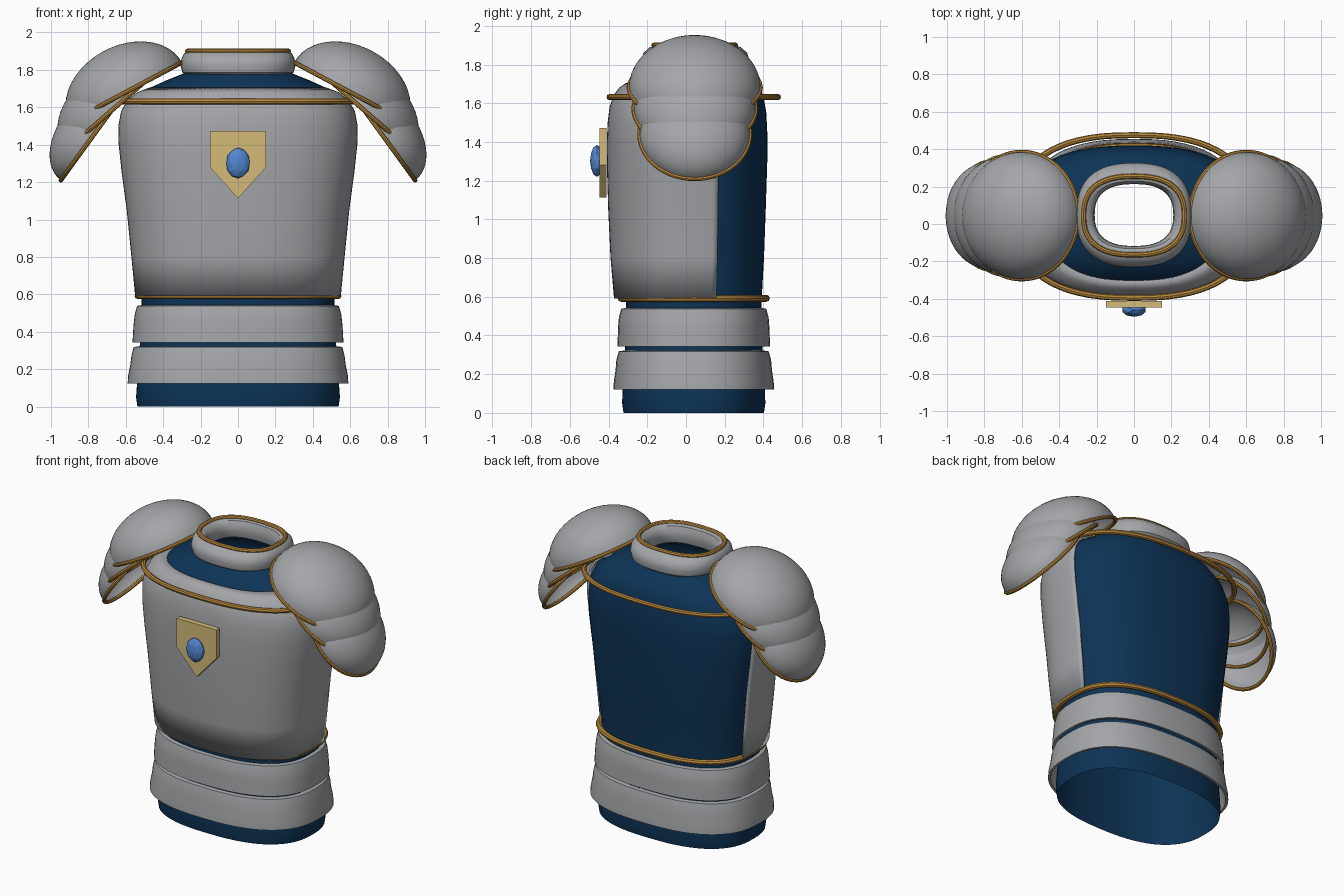
import bpy, bmesh, math
from mathutils import Matrix, Vector

if "Cube" in bpy.data.objects:
    bpy.data.objects.remove(bpy.data.objects["Cube"])


def material(name, rgb):
    m = bpy.data.materials.new(name)
    m.diffuse_color = (*rgb, 1)
    m.use_nodes = True
    m.node_tree.nodes["Principled BSDF"].inputs["Base Color"].default_value = m.diffuse_color
    return m


STEEL = material("steel grey", (0.37, 0.38, 0.395))
NAVY = material("navy cloth", (0.004, 0.034, 0.095))
GOLD = material("gold trim", (0.47, 0.24, 0.045))
PALE = material("pale gold", (0.66, 0.50, 0.19))
BLUE = material("blue gem", (0.085, 0.24, 0.64))
CY = 0.04  # depth centre of the torso


def finish(name, bm, mat, smooth=True):
    bmesh.ops.remove_doubles(bm, verts=bm.verts, dist=0.0005)
    bmesh.ops.recalc_face_normals(bm, faces=bm.faces)
    me = bpy.data.meshes.new(name)
    bm.to_mesh(me)
    bm.free()
    me.materials.append(mat)
    ob = bpy.data.objects.new(name, me)
    bpy.context.collection.objects.link(ob)
    if smooth:
        bpy.context.view_layer.objects.active = ob
        ob.select_set(True)
        bpy.ops.object.shade_smooth_by_angle(angle=math.radians(40))
        ob.select_set(False)
    return ob


def loft(name, profile, mat, power=2.5, half_arc=180, closed=False, matrix=None, seg=64):
    """Skin superellipse rings given as (half width, half depth, height)."""
    matrix = matrix or Matrix.Translation((0, CY, 0))
    full = half_arc >= 180
    bm = bmesh.new()
    rings = []
    for hx, hy, z in profile:
        ring = []
        for i in range(seg if full else seg + 1):
            a = math.radians(-90 - half_arc + 2 * half_arc * i / seg)
            c, s = math.cos(a), math.sin(a)
            x = math.copysign(abs(c) ** (2 / power), c) * hx
            y = math.copysign(abs(s) ** (2 / power), s) * hy
            ring.append(bm.verts.new(matrix @ Vector((x, y, z))))
        rings.append(ring)
    if closed:
        rings.append(rings[0])
    for r0, r1 in zip(rings, rings[1:]):
        n = len(r0)
        for i in range(n if full else n - 1):
            j = (i + 1) % n
            bm.faces.new((r0[i], r0[j], r1[j], r1[i]))
    return finish(name, bm, mat)


def trim(name, hx, hy, z, r, power=2.5, matrix=None):
    """Round gold bead following a ring."""
    prof = []
    for k in range(8):
        a = k * math.pi / 4
        prof.append((hx + r * math.cos(a), hy + r * math.cos(a), z + r * math.sin(a)))
    return loft(name, prof, GOLD, power, closed=True, matrix=matrix)


# Cloth body, open at hem and neck
loft("cloth_body", [(.538, .363, 0), (.545, .37, .05), (.54, .368, .12), (.525, .355, .33),
                    (.515, .35, .57), (.545, .363, .8), (.58, .372, 1.05), (.612, .38, 1.3),
                    (.622, .38, 1.45), (.61, .375, 1.55), (.565, .36, 1.64), (.48, .335, 1.7),
                    (.38, .285, 1.745), (.28, .235, 1.785)], NAVY)

# Breastplate wrapping front and sides
plate = loft("breastplate", [(.55, .412, .592), (.57, .43, .8), (.595, .442, 1.05), (.622, .448, 1.25),
                             (.638, .449, 1.4), (.64, .445, 1.5), (.625, .435, 1.58),
                             (.59, .415, 1.64), (.54, .385, 1.68), (.475, .35, 1.705)],
             STEEL, half_arc=102)
mod = plate.modifiers.new("thickness", "SOLIDIFY")
mod.thickness = 0.015
mod.offset = -1

# Two overlapping waist bands
for name, top, bottom, x0, y0, x1, y1 in (("waist_band_upper", .542, .342, .54, .375, .564, .395),
                                          ("waist_band_lower", .322, .122, .558, .388, .59, .415)):
    h = top - bottom
    loft(name, [(x0 - .025, y0 - .025, top), (x0, y0, top - .004),
                (x0 + .012, y0 + .012, top - .25 * h), (x0 + .018, y0 + .016, top - .5 * h),
                (x1 - .002, y1 - .002, top - .8 * h), (x1, y1, bottom),
                (x1 - .015, y1 - .015, bottom), (x0 - .02, y0 - .02, top - .2 * h)], STEEL)

# Rolled collar
loft("collar", [(.275, .25, 1.77), (.297, .27, 1.785), (.308, .278, 1.825), (.302, .268, 1.86),
                (.287, .235, 1.89), (.265, .205, 1.9), (.235, .18, 1.89), (.215, .168, 1.86),
                (.21, .165, 1.82), (.225, .175, 1.78)], STEEL, closed=True,
     matrix=Matrix.Translation((0, .048, 0)))

# Torso trims
trim("waist_trim", .535, .375, .592, .018)
trim("chest_trim", .635, .435, 1.632, .016)
trim("collar_trim", .27, .21, 1.9, .014, matrix=Matrix.Translation((0, .045, 0)))

# Pauldrons: three tilted domes per side, each with a beaded rim
domes = [(.60, 1.68, .34, .34, .25, 28), (.69, 1.57, .31, .315, .222, 41), (.78, 1.44, .285, .285, .19, 54)]
for side, sx in (("left", 1), ("right", -1)):
    for k, (x, z, ru, ry, h, tilt) in enumerate(domes, 1):
        m = (Matrix.Scale(sx, 4, (1, 0, 0)) @ Matrix.Translation((x, .045, z))
             @ Matrix.Rotation(math.radians(tilt), 4, 'Y'))
        prof = []
        for i in range(13):
            a = math.radians(90 * i / 12)
            prof.append((ru * math.cos(a), ry * math.cos(a), h * math.sin(a)))
        loft(f"{side}_pauldron_{k}", prof, STEEL, 2, matrix=m, seg=48)
        trim(f"{side}_pauldron_trim_{k}", ru, ry, 0, .012, 2, matrix=m)

# Chest shield
bm = bmesh.new()
outline = [(-.15, 1.473), (.15, 1.473), (.15, 1.28), (0, 1.113), (-.15, 1.28)]
face = bm.faces.new([bm.verts.new((x, -.447, z)) for x, z in outline])
ext = bmesh.ops.extrude_face_region(bm, geom=[face])
bmesh.ops.translate(bm, vec=(0, .035, 0), verts=[v for v in ext["geom"] if isinstance(v, bmesh.types.BMVert)])
if not face.is_valid or len(bm.faces) < 7:
    bm.faces.new([v for v in bm.verts if v.co.y < -.43])
finish("chest_shield", bm, PALE, False)

# Faceted gem
bm = bmesh.new()
bmesh.ops.create_icosphere(bm, subdivisions=2, radius=1,
                           matrix=Matrix.Translation((0, -.46, 1.302)) @ Matrix.Diagonal((.065, .036, .082, 1)))
finish("chest_gem", bm, BLUE, False)
